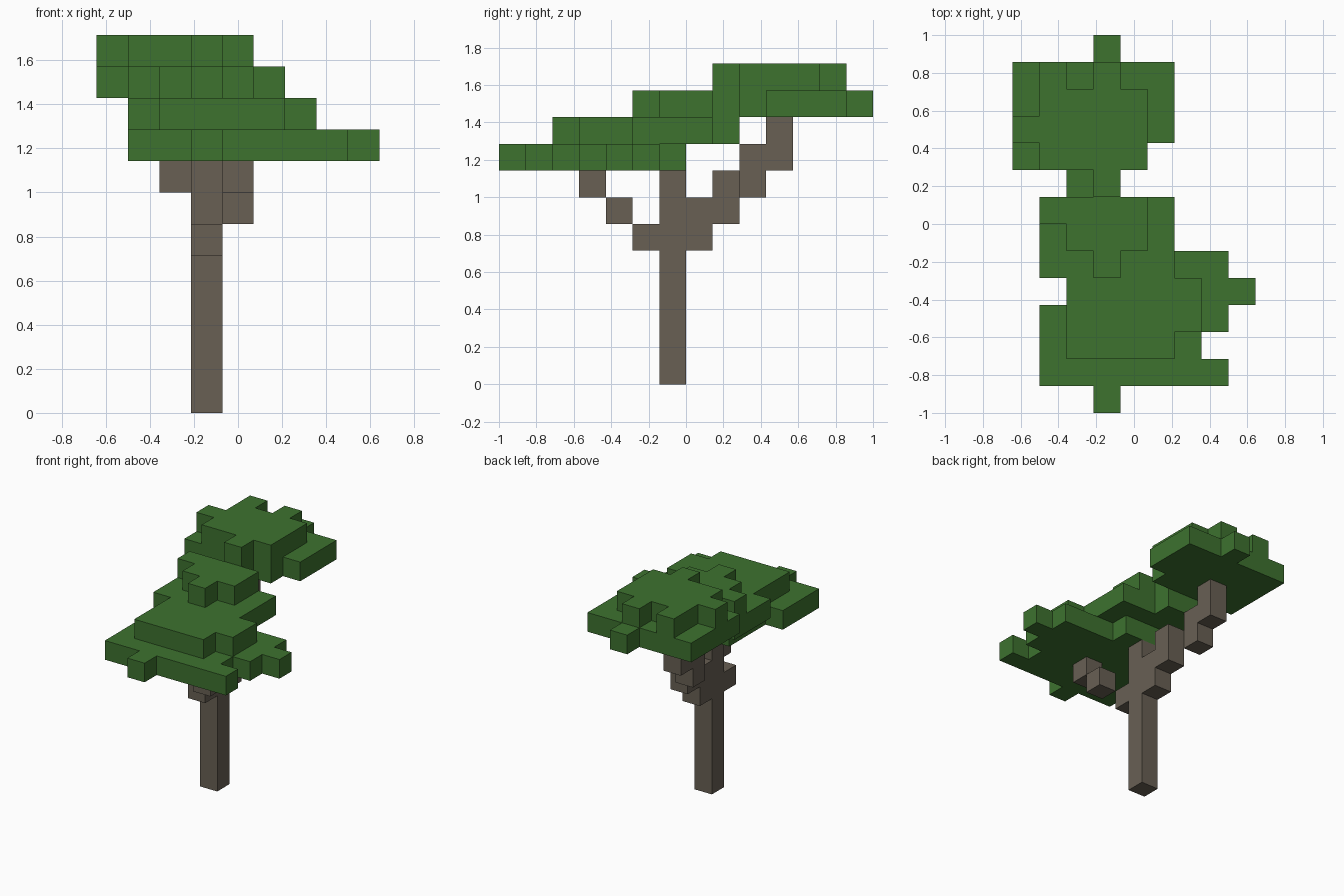
import bpy
import bmesh
from mathutils import Vector

cube = bpy.data.objects.get("Cube")
if cube:
    bpy.data.objects.remove(cube, do_unlink=True)

V = 1 / 7                                # block size
ORIGIN = Vector((-4.5 * V, -7 * V, 0))   # corner of the block grid


def material(name, rgb):
    m = bpy.data.materials.new(name)
    m.use_nodes = True
    m.diffuse_color = (*rgb, 1)
    m.node_tree.nodes["Principled BSDF"].inputs["Base Color"].default_value = (*rgb, 1)
    return m


def blocks(name, cells, mat):
    """Joined unit blocks, keeping only the faces that lie on the outside."""
    bm = bmesh.new()
    for c in sorted(cells):
        for axis in range(3):
            for side in (0, 1):
                near = list(c)
                near[axis] += 2 * side - 1
                if tuple(near) in cells:
                    continue
                u, w = (axis + 1) % 3, (axis + 2) % 3
                loop = []
                for a, b in ((0, 0), (1, 0), (1, 1), (0, 1)):
                    p = Vector(c)
                    p[axis] += side
                    p[u] += a
                    p[w] += b
                    loop.append(bm.verts.new(ORIGIN + p * V))
                bm.faces.new(loop if side else loop[::-1])
    bmesh.ops.remove_doubles(bm, verts=bm.verts, dist=V / 100)
    bmesh.ops.dissolve_limit(bm, angle_limit=0.01, verts=bm.verts, edges=bm.edges)
    me = bpy.data.meshes.new(name)
    bm.to_mesh(me)
    bm.free()
    me.materials.append(mat)
    ob = bpy.data.objects.new(name, me)
    bpy.context.collection.objects.link(ob)
    return ob


def layer(name, level, first_row, rows, mat):
    """One slab of leaves; each row, front to back, marks its filled columns."""
    cells = {(x, first_row + y, level)
             for y, row in enumerate(rows.split())
             for x, mark in enumerate(row) if mark == "#"}
    return blocks(name, cells, mat)


bark = material("bark_brown", (0.138, 0.116, 0.088))
leaf = material("leaf_green", (0.047, 0.168, 0.028))

# Trunk and its stepped branches
blocks("trunk", {(3, 6, z) for z in range(8)}, bark)
blocks("front_branch", {(3, 5, 5), (4, 4, 6), (4, 3, 7)}, bark)
blocks("back_branch", {(3, 7, 5), (3, 7, 6), (3, 8, 6), (3, 8, 7), (2, 9, 7),
                       (2, 9, 8), (2, 10, 8), (2, 10, 9)}, bark)

# Leaf slabs, rising from front to back
layer("front_leaves", 8, 0,
      "...#..... .#######. .######.. .#######. "
      "..####### ..######. ..###....", leaf)
layer("middle_leaves", 9, 2,
      "..####... ..#####.. ..#####.. .#####... "
      ".#####... .#####... ..##.....", leaf)
layer("upper_leaves", 10, 5,
      "...#..... ..###.... .####.... ...#..... #####.... "
      "######... ######... ######... ...#.....", leaf)
layer("crown_leaves", 11, 8,
      "...#..... .####.... #####.... .####.... .#.#.....", leaf)
